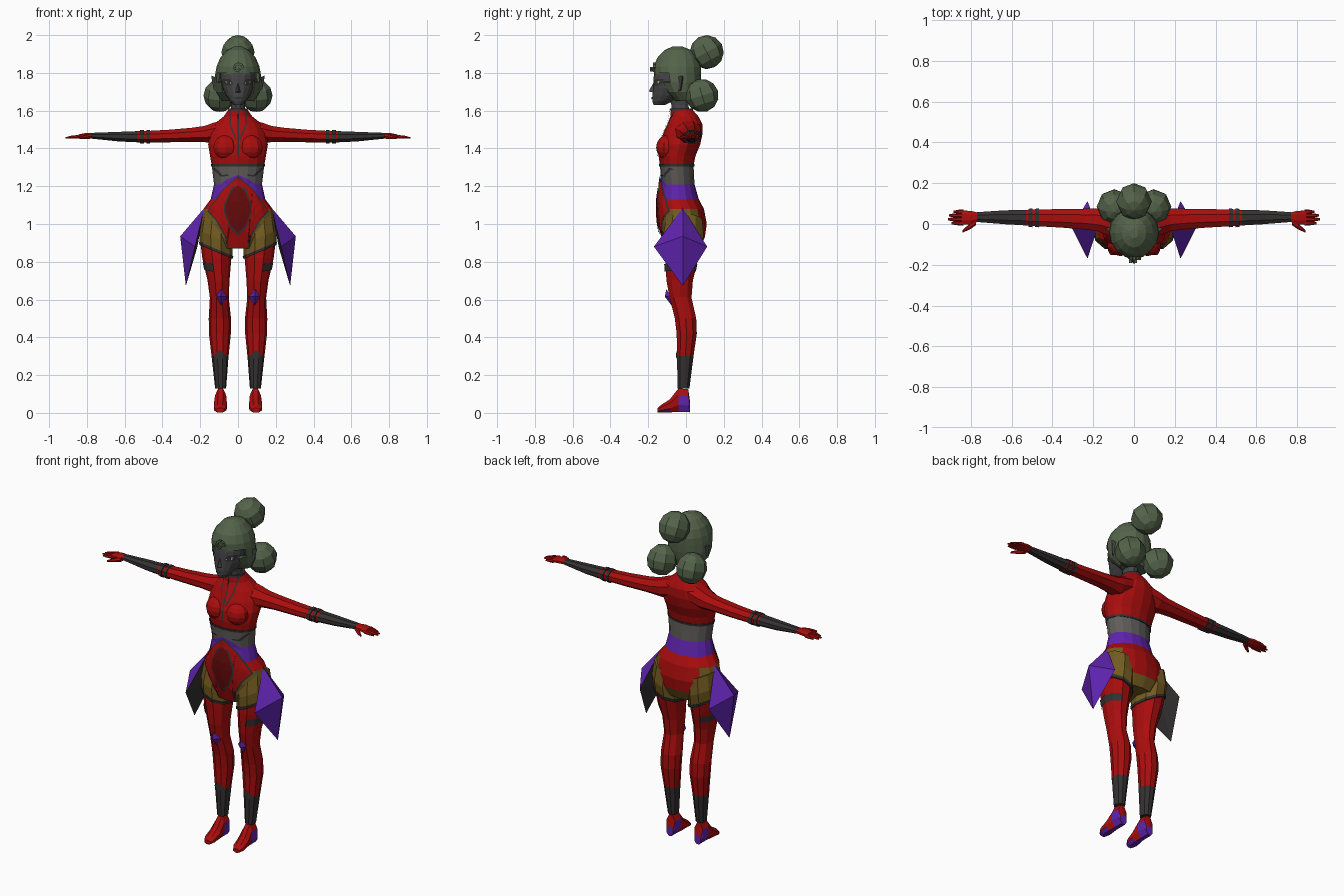
import bpy, bmesh, math
from mathutils import Vector, Matrix
from mathutils.bvhtree import BVHTree

if "Cube" in bpy.data.objects:
    bpy.data.objects.remove(bpy.data.objects["Cube"])

COL = {"red": (.40, .004, .004), "deep_red": (.13, .003, .003), "purple": (.115, .017, .42),
       "gold": (.17, .105, .015), "grey": (.115, .108, .10), "charcoal": (.034, .03, .03),
       "hair_green": (.088, .125, .068), "skin": (.06, .06, .063), "pale": (.45, .45, .4)}
MAT = {}
for k, c in COL.items():
    MAT[k] = bpy.data.materials.new(k)
    MAT[k].diffuse_color = (*c, 1)


def finish(name, bm, mat, rule=None, recalc=True):
    """Turn a bmesh into an object; rule(centre, normal) may give a face another colour."""
    if recalc:
        bmesh.ops.recalc_face_normals(bm, faces=bm.faces)
    bm.normal_update()
    me = bpy.data.meshes.new(name)
    slots = [mat]
    for f in bm.faces:
        m = (rule(f.calc_center_median(), f.normal) if rule else None) or mat
        if m not in slots:
            slots.append(m)
        f.material_index = slots.index(m)
    for s in slots:
        me.materials.append(MAT[s])
    bm.to_mesh(me)
    bm.free()
    ob = bpy.data.objects.new(name, me)
    bpy.context.collection.objects.link(ob)
    return ob


def loft(name, axis, rows, n, mat, rule=None, keep=None, caps=True, side=1, tilt=0, off=0):
    """Skin elliptical rings. Row = (position, centre a, radius a, min b, max b)."""
    bm, rings = bmesh.new(), []
    for p, a, ra, b0, b1 in rows:
        ring = []
        for i in range(n):
            t = 2 * math.pi * (i + off) / n
            u = a + ra * math.cos(t)
            v = (b0 + b1) / 2 + (b1 - b0) / 2 * math.sin(t)
            co = {"z": (u, v, p + tilt * (u - a)), "x": (p, u, v), "y": (u, p, v)}[axis]
            ring.append(bm.verts.new((co[0] * side, co[1], co[2])))
        rings.append(ring)
    for r, s in zip(rings, rings[1:]):
        for i in range(n):
            bm.faces.new((r[i], r[(i + 1) % n], s[(i + 1) % n], s[i]))
    if caps:
        bm.faces.new(rings[0])
        bm.faces.new(rings[-1])
    if keep:
        bad = [f for f in bm.faces if not keep(f.calc_center_median())]
        bmesh.ops.delete(bm, geom=bad, context="FACES")
    return finish(name, bm, mat, rule)


def ball(name, c, r, mat, seg=8, rings=6, rot=0):
    bm = bmesh.new()
    bmesh.ops.create_uvsphere(bm, u_segments=seg, v_segments=rings, radius=1)
    m = Matrix.Translation(c) @ Matrix.Rotation(rot, 4, "X") @ Matrix.Diagonal((*r, 1))
    bmesh.ops.transform(bm, matrix=m, verts=bm.verts)
    return finish(name, bm, mat)


def poly(name, pts, faces, mat, rule=None):
    bm = bmesh.new()
    vs = [bm.verts.new(p) for p in pts]
    for f in faces:
        bm.faces.new([vs[i] for i in f])
    return finish(name, bm, mat, rule)


def tree(ob):
    return BVHTree.FromPolygons([v.co for v in ob.data.vertices],
                                [p.vertices[:] for p in ob.data.polygons])


def decal(name, pts, mat, bvh, off=.005, cuts=3):
    """Thin patch given as an (x, z) outline, laid on the front of a surface."""
    bm = bmesh.new()
    bm.faces.new([bm.verts.new((x, -1, z)) for x, z in pts])
    bmesh.ops.triangulate(bm, faces=bm.faces)
    bmesh.ops.subdivide_edges(bm, edges=bm.edges, cuts=cuts, use_grid_fill=True)
    for v in bm.verts:
        hit = bvh.ray_cast(v.co, Vector((0, 1, 0)))[0]
        if hit is None:
            hit = bvh.find_nearest(Vector((v.co.x, -.05, v.co.z)))[0]
        v.co = hit - Vector((0, off, 0))
    bm.normal_update()
    bmesh.ops.reverse_faces(bm, faces=[f for f in bm.faces if f.normal.y > 0])
    return finish(name, bm, mat, recalc=False)


def sym(half):
    """Close a right-hand outline (top to bottom) with its mirror image."""
    return half + [(-x, z) for x, z in reversed(half) if x > 0]


# Torso and pelvis in one skin, coloured by height and direction
def body_rule(c, n):
    if c.z < 1.08:
        return "red" if c.y > .02 and abs(c.x) < .13 and c.z > .93 else "gold"
    if 1.13 < c.z < 1.21:
        return "purple"
    if 1.21 < c.z < 1.31:
        return "grey"


body = loft("torso", "z", [
    (.87, 0, .14, -.10, .07), (.93, 0, .19, -.125, .10), (1.0, 0, .203, -.14, .11),
    (1.08, 0, .183, -.145, .095), (1.13, 0, .145, -.145, .068), (1.21, 0, .127, -.13, .045),
    (1.31, 0, .139, -.138, .04), (1.36, 0, .148, -.145, .05), (1.42, 0, .158, -.142, .075),
    (1.48, 0, .15, -.12, .088), (1.53, 0, .125, -.098, .086), (1.57, 0, .075, -.082, .065),
    (1.61, 0, .047, -.08, .03)], 16, "red", body_rule)
skin = tree(body)
loft("waist_seam", "z", [(1.305, 0, .142, -.142, .044), (1.317, 0, .144, -.143, .045)], 16, "charcoal")
loft("neck", "z", [(1.58, 0, .042, -.075, .025), (1.63, 0, .036, -.08, .015),
                   (1.70, 0, .04, -.10, .03)], 10, "skin")
loft("collar_trim", "z", [(1.60, 0, .053, -.087, .038), (1.612, 0, .05, -.085, .035)], 16, "charcoal")

# Front plates: belt point, shield and its inlay
decal("belt_point", sym([(0, 1.26), (.06, 1.235), (.12, 1.19), (.10, 1.13), (0, 1.12)]), "purple", skin, .003)
shield = [(0, 1.245), (.075, 1.185), (.155, 1.07), (.11, 1.02), (.06, .93), (.05, .875)]
decal("shield_trim", sym([(0, 1.255)] + [(x + .008, z - .002) for x, z in shield[1:]]), "charcoal", skin, .006)
decal("shield", sym(shield), "red", skin, .010)
for nm, s, m, o in (("inlay_trim", 1.12, "charcoal", .013), ("inlay", 1, "deep_red", .016)):
    decal(nm, sym([(x * s, 1.08 + z * s) for x, z in
                   [(0, .125), (.035, .095), (.066, .02), (.066, -.02), (.035, -.095), (0, -.125)]]), m, skin, o)
decal("zip", sym([(.004, 1.6), (.004, 1.36)]), "charcoal", skin)

# Head, face and ears
head = loft("head", "z", [
    (1.63, 0, .022, -.172, -.11), (1.65, 0, .042, -.178, -.07), (1.68, 0, .064, -.178, -.01),
    (1.72, 0, .083, -.174, .03), (1.77, 0, .093, -.172, .05), (1.83, 0, .092, -.165, .05),
    (1.87, 0, .07, -.14, .03)], 16, "skin")
face = tree(head)
poly("nose", [(0, -.166, 1.76), (.017, -.168, 1.695), (-.017, -.168, 1.695), (0, -.197, 1.702)],
     [(0, 1, 3), (0, 3, 2), (1, 2, 3), (0, 2, 1)], "skin")
decal("lips", sym([(.01, 1.673), (.024, 1.668), (.01, 1.66)]), "charcoal", face, .004)

# Hair cap with open face, three buns and a curl
hair = loft("hair_cap", "z", [
    (1.65, 0, .085, -.06, .05), (1.70, 0, .117, -.12, .07), (1.75, 0, .124, -.155, .078),
    (1.80, 0, .12, -.168, .08), (1.835, 0, .113, -.17, .08), (1.88, 0, .094, -.152, .064),
    (1.92, 0, .06, -.115, .03), (1.94, 0, .02, -.07, -.02)], 16, "hair_green",
    keep=lambda c: c.z > 1.81 or c.y > -.10 + .2 * (1.76 - c.z))
sol = hair.modifiers.new("thickness", "SOLIDIFY")
sol.thickness = .015
ball("top_bun", (0, .11, 1.91), (.088, .09, .09), "hair_green", rot=.5)
bm = bmesh.new()
pts = [Vector((.028 * math.cos(a) * (1 - a / 9), -.176, 1.825 + .028 * math.sin(a) * (1 - a / 9)))
       for a in [i * .6 for i in range(11)]]
for p, q in zip(pts, pts[1:]):
    o = (p - q).normalized().cross(Vector((0, 1, 0))) * .007
    bm.faces.new([bm.verts.new(v) for v in (p + o, q + o, q - o, p - o)])
curl = finish("forehead_curl", bm, "hair_green")
curl.modifiers.new("thickness", "SOLIDIFY").thickness = .014

LEG = [(1.0, .105, .08, -.10, .08), (.9, .115, .084, -.115, .088), (.82, .112, .077, -.115, .07),
       (.7, .103, .058, -.107, .04), (.61, .099, .050, -.09, .032), (.5, .096, .059, -.062, .057),
       (.42, .096, .058, -.052, .06), (.30, .095, .045, -.05, .042), (.13, .092, .029, -.046, .02)]
for s, tag in ((1, "left"), (-1, "right")):
    def M(pts):
        return [(s * p[0], *p[1:]) for p in pts]
    # Head details
    ball(tag + "_bun", (s * .097, .085, 1.68), (.086, .088, .088), "hair_green", rot=.3)
    poly(tag + "_ear", M([(.09, -.07, 1.77), (.09, -.065, 1.69), (.10, -.02, 1.70), (.10, -.01, 1.77),
                          (.142, -.02, 1.785), (.128, -.03, 1.71)]),
         [(0, 1, 5, 4), (1, 2, 5), (2, 3, 4, 5), (3, 0, 4), (0, 3, 2, 1)], "skin")
    for nm, m, o, pp in (
            ("eye_socket", "charcoal", .003, [(.024, 1.742), (.045, 1.768), (.08, 1.768), (.07, 1.738), (.045, 1.732)]),
            ("eye_white", "pale", .005, [(.033, 1.745), (.048, 1.757), (.068, 1.757), (.062, 1.743)]),
            ("iris", "charcoal", .007, [(.042, 1.742), (.042, 1.76), (.06, 1.76), (.06, 1.742)]),
            ("brow", "hair_green", .004, [(.022, 1.785), (.05, 1.803), (.08, 1.79), (.05, 1.795)])):
        decal(tag + "_" + nm, M(pp), m, face, o, 2)
    # Chest: bust and seam lines
    ball(tag + "_bust", (s * .066, -.098, 1.405), (.068, .06, .066), "red", 10, 8)
    decal(tag + "_chest_seam", M([(.04, 1.6), (.048, 1.6), (.044, 1.52), (.012, 1.44), (.008, 1.45), (.036, 1.525)]),
          "charcoal", skin)
    decal(tag + "_waist_line", M([(.125, 1.30), (.132, 1.29), (.09, 1.25), (.05, 1.255), (.05, 1.262), (.085, 1.26)]),
          "charcoal", skin, .004)
    # Arm with dark gauntlet and elbow bands
    loft(tag + "_arm", "x", [
        (.06, .005, .075, 1.44, 1.56), (.13, .012, .072, 1.425, 1.54), (.18, .02, .06, 1.43, 1.522),
        (.24, .024, .055, 1.432, 1.513), (.36, .028, .049, 1.43, 1.502), (.48, .03, .044, 1.43, 1.495),
        (.53, .031, .041, 1.43, 1.494), (.63, .033, .037, 1.435, 1.49), (.77, .034, .026, 1.45, 1.484)],
         8, "red", lambda c, n: "charcoal" if abs(c.x) > .53 else None, side=s, off=.5)
    for x in (.475, .508):
        loft(tag + "_elbow_band", "x", [(x - .01, .03, .05, 1.424, 1.5), (x + .01, .03, .048, 1.424, 1.5)],
             8, "charcoal", side=s, off=.5)
    # Hand
    loft(tag + "_palm", "x", [(.765, .034, .024, 1.453, 1.482), (.80, .031, .036, 1.452, 1.484),
                              (.845, .032, .037, 1.452, 1.475)], 8, "red", side=s, off=.5)
    for y, tip in ((.004, .895), (.023, .912), (.042, .908), (.06, .885)):
        loft(tag + "_finger", "x", [(.835, y, .011, 1.453, 1.474), (tip - .025, y, .01, 1.452, 1.468),
                                    (tip, y, .005, 1.452, 1.460)], 6, "red", side=s)
    loft(tag + "_thumb", "x", [(.775, .012, .018, 1.45, 1.478), (.805, -.012, .015, 1.448, 1.472),
                               (.84, -.036, .006, 1.448, 1.46)], 6, "red", side=s)
    # Leg with ankle guard, thigh cuff, strap and knee stud
    loft(tag + "_leg", "z", LEG, 10, "red", lambda c, n: "charcoal" if c.z < .30 else None, side=s)
    decal(tag + "_ankle_peak", M([(.06, .30), (.095, .335), (.13, .30), (.095, .28)]), "charcoal",
          tree(bpy.data.objects[tag + "_leg"]), .004)
    loft(tag + "_thigh_cuff", "z", [(.862, .116, .087, -.122, .086), (.93, .118, .087, -.126, .099),
                                    (1.02, .11, .082, -.11, .09)], 10, "gold", side=s, tilt=.42)
    loft(tag + "_cuff_trim", "z", [(.852, .116, .088, -.125, .088), (.868, .116, .091, -.127, .091)],
         10, "charcoal", side=s, tilt=.42)
    loft(tag + "_thigh_strap", "z", [(.745, .107, .071, -.117, .056), (.785, .11, .077, -.12, .065)],
         10, "charcoal", keep=lambda c: abs(c.x) > .115, caps=False, side=s, tilt=.15)
    poly(tag + "_knee_stud", M([(.09, -.104, .655), (.122, -.08, .615), (.09, -.07, .56), (.056, -.08, .615),
                                (.09, -.112, .615)]),
         [(0, 1, 4), (1, 2, 4), (2, 3, 4), (3, 0, 4), (0, 3, 2, 1)], "purple")
    # Foot, purple at heel and sole
    loft(tag + "_foot", "y", [
        (.022, .092, .022, 0, .06), (.012, .092, .03, 0, .13), (-.04, .092, .032, 0, .135),
        (-.085, .093, .037, 0, .075), (-.13, .095, .036, 0, .045), (-.152, .095, .022, 0, .026)], 8, "red",
         lambda c, n: "purple" if n.z < -.6 or (c.y > -.03 and c.z < .07) else None, side=s, off=.5)
    # Hip crystal: four purple facets over a dark flat back
    poly(tag + "_hip_crystal", M([(.178, -.017, 1.085), (.228, -.17, .88), (.276, -.017, .672),
                                  (.228, .112, .88), (.306, -.017, .935), (.215, -.017, .88)]),
         [(0, 1, 4), (1, 2, 4), (2, 3, 4), (3, 0, 4), (0, 5, 1), (1, 5, 2), (2, 5, 3), (3, 5, 0)],
         "purple", lambda c, n: "charcoal" if n.x * c.x < 0 else None)

for m in bpy.data.materials:
    if m.users and not m.is_grease_pencil:
        m.use_nodes = True
        m.node_tree.nodes["Principled BSDF"].inputs["Base Color"].default_value = m.diffuse_color
